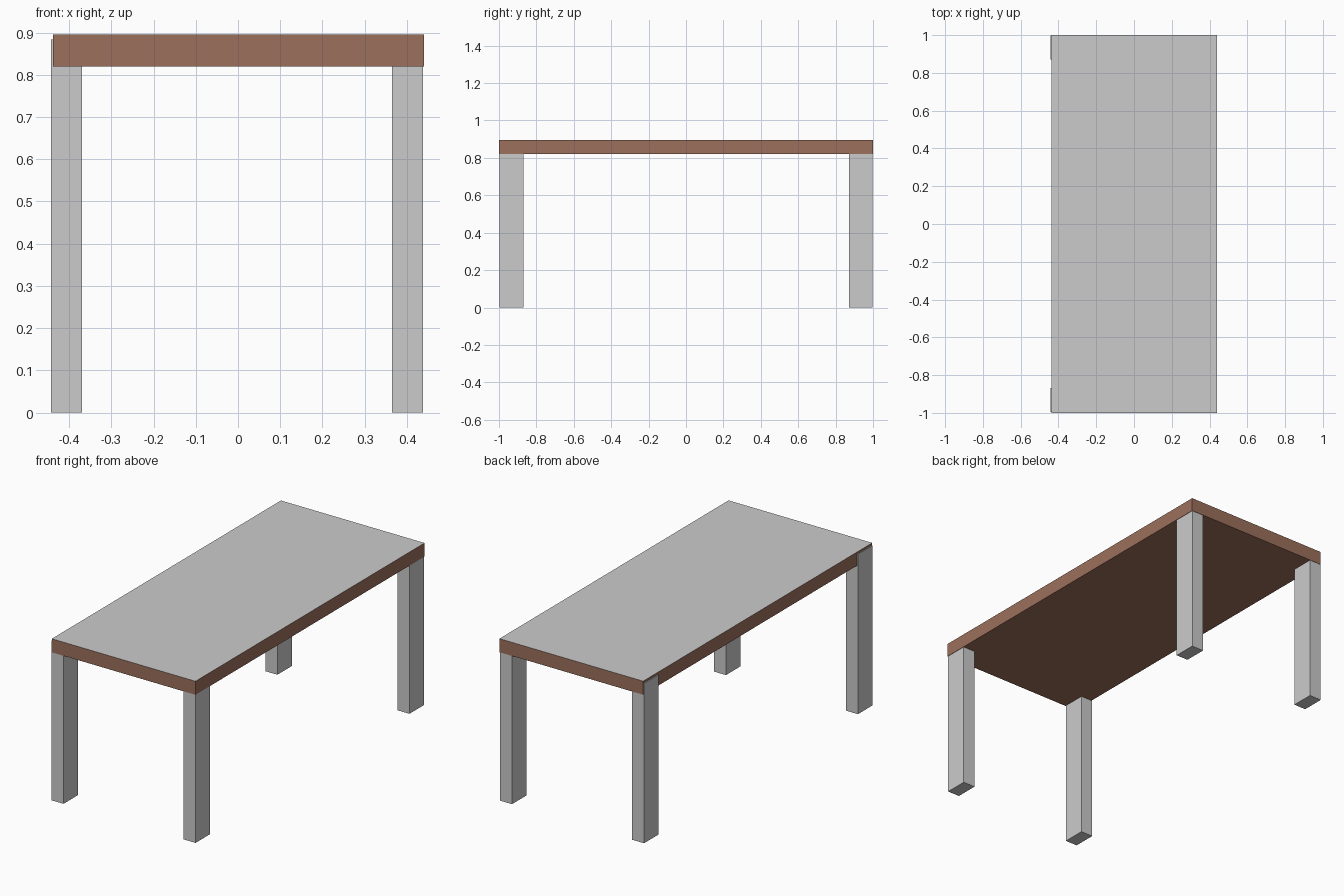
import bpy
import bmesh
from mathutils import Matrix, Vector

if "Cube" in bpy.data.objects:
    bpy.data.objects.remove(bpy.data.objects["Cube"])


def box(name, lo, hi):
    """Axis-aligned box between two corners."""
    lo, hi = Vector(lo), Vector(hi)
    bm = bmesh.new()
    bmesh.ops.create_cube(bm, size=1, matrix=Matrix.Translation((lo + hi) / 2)
                          @ Matrix.Diagonal((*(hi - lo), 1)))
    mesh = bpy.data.meshes.new(name)
    bm.to_mesh(mesh)
    bm.free()
    obj = bpy.data.objects.new(name, mesh)
    bpy.context.collection.objects.link(obj)
    return obj


# Tabletop: brown slab whose upper face stays plain grey
brown = bpy.data.materials.new("brown_wood")
brown.diffuse_color = (0.33, 0.16, 0.105, 1)
brown.use_nodes = True
brown.node_tree.nodes["Principled BSDF"].inputs["Base Color"].default_value = brown.diffuse_color
top = box("tabletop", (-0.438, -1.0, 0.82), (0.44, 1.0, 0.895))
top.data.materials.append(brown)
top.data.materials.append(None)
for face in top.data.polygons:
    face.material_index = 1 if face.normal.z > 0.5 else 0

# Legs: run up into the slab; the left pair stands slightly proud of its edge
LEG_X, LEG_Y, LEG_Z = 0.0735, 0.127, 0.883
for side, x in (("left", -0.4425), ("right", 0.3645)):
    for end, y in (("front", -0.996), ("back", 0.871)):
        box(f"{end}_{side}_leg", (x, y, 0), (x + LEG_X, y + LEG_Y, LEG_Z))
